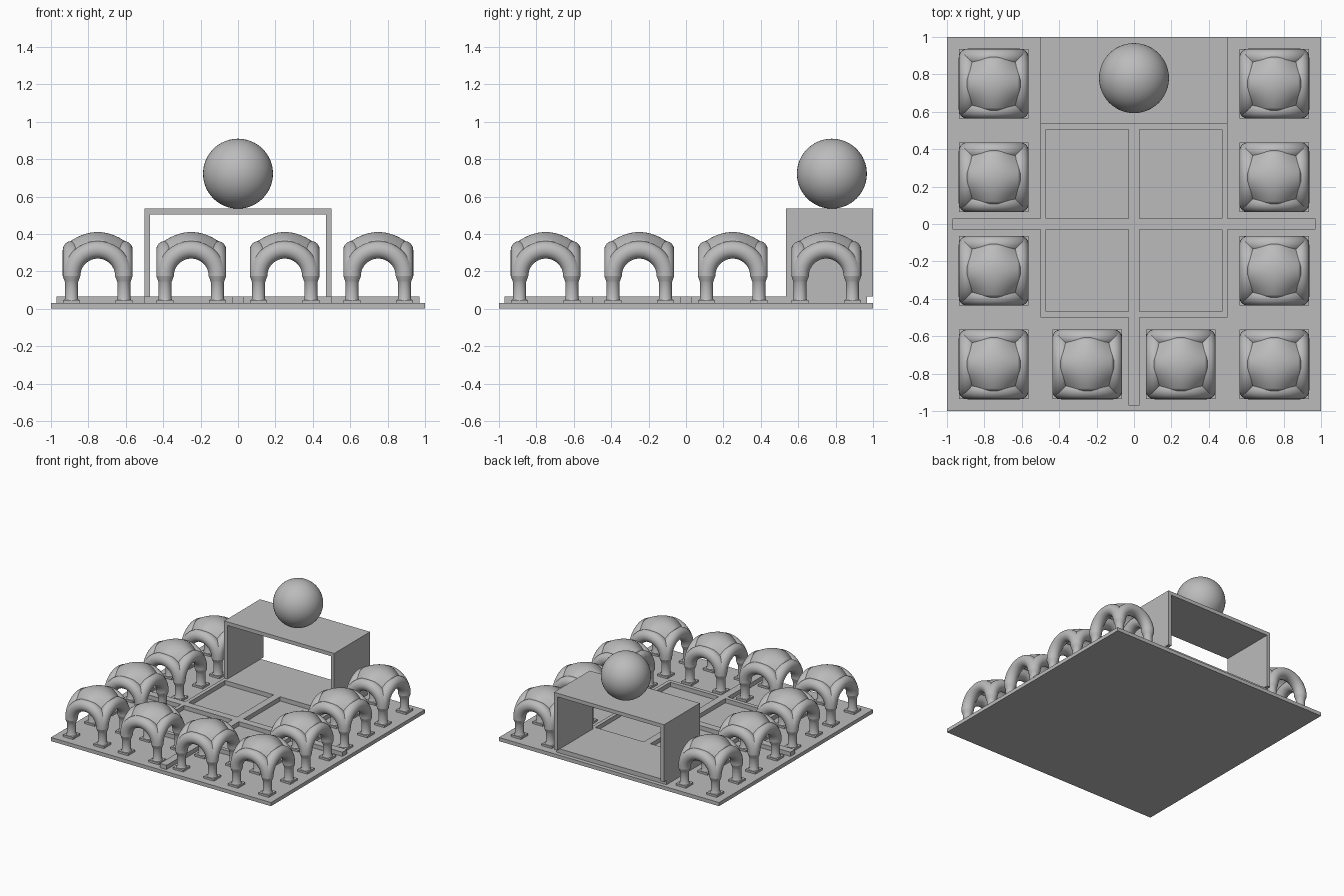
import bpy, bmesh, math

cube = bpy.data.objects.get("Cube")
if cube:
    bpy.data.objects.remove(cube)

grey = bpy.data.materials.new("plain_grey")
grey.use_nodes = True
grey.diffuse_color = (0.5, 0.5, 0.5, 1)
grey.node_tree.nodes["Principled BSDF"].inputs["Base Color"].default_value = (0.5, 0.5, 0.5, 1)

BASE, RAIL = 0.03, 0.065      # top heights of the ground plate and the rails
SPAN, TUBE = 0.14, 0.047      # half leg spacing and arch tube radius
SPRING = 0.175                # height where the arches start


def add_object(name, mesh):
    obj = bpy.data.objects.new(name, mesh)
    bpy.context.collection.objects.link(obj)
    if not mesh.materials:
        mesh.materials.append(grey)
    return obj


def finish(name, bm, smooth=False):
    bmesh.ops.recalc_face_normals(bm, faces=bm.faces)
    mesh = bpy.data.meshes.new(name)
    bm.to_mesh(mesh)
    bm.free()
    for p in mesh.polygons:
        p.use_smooth = smooth
    if smooth:
        mesh.set_sharp_from_angle(angle=math.radians(35))
    return add_object(name, mesh)


def box(name, x, y, z):
    bm = bmesh.new()
    bmesh.ops.create_cube(bm, size=1)
    for v in bm.verts:
        for i, (lo, hi) in enumerate((x, y, z)):
            v.co[i] = lo if v.co[i] < 0 else hi
    return finish(name, bm)


def sweep(bm, rings, close_ends=True):
    """Skin a list of rings of points."""
    loops = [[bm.verts.new(p) for p in ring] for ring in rings]
    n = len(loops[0])
    for a, b in zip(loops, loops[1:]):
        for i in range(n):
            j = (i + 1) % n
            bm.faces.new((a[i], a[j], b[j], b[i]))
    if close_ends:
        bm.faces.new(loops[0])
        bm.faces.new(loops[-1])


def circle(n):
    return [(math.cos(math.tau * i / n), math.sin(math.tau * i / n)) for i in range(n)]


# Ground plate and raised rails
box("ground_plate", (-1, 1), (-1, 1), (0, BASE))
level = (BASE, RAIL)
box("cross_rail", (-0.97, 0.97), (-0.03, 0.03), level)
box("front_spine_rail", (-0.03, 0.03), (-0.97, -0.03), level)
box("rear_spine_rail", (-0.03, 0.03), (0.03, 0.505), level)
box("front_rail", (-0.5, 0.5), (-0.5, -0.467), level)
for side, x in (("left", (0.47, 0.5)), ("right", (-0.5, -0.47))):
    box(side + "_rail", x, (-0.5, 0.505), level)
    box(side + "_table_panel", x, (0.535, 1), (RAIL, 0.505))

# Rear table
box("table_floor", (-0.5, 0.5), (0.505, 0.967), level)
box("table_top", (-0.5, 0.5), (0.535, 1), (0.505, 0.535))

# Ball on the table
bm = bmesh.new()
bmesh.ops.create_uvsphere(bm, u_segments=48, v_segments=32, radius=0.187)
finish("ball", bm, True).location = (0, 0.78, 0.722)


def arches_mesh():
    """Four semicircular tubes joining the legs."""
    bm = bmesh.new()
    for side in range(4):
        rings = []
        for k in range(33):
            t = math.pi * k / 32
            ring = []
            for c, s in circle(24):
                r = SPAN + TUBE * c
                x, y = r * math.cos(t), -SPAN + TUBE * s
                for _ in range(side):
                    x, y = -y, x
                ring.append((x, y, SPRING + r * math.sin(t)))
            rings.append(ring)
        sweep(bm, rings)
    return finish("seat_arches", bm, True)


def dome_mesh():
    """Cushioned square patch between the arches."""
    bm = bmesh.new()
    bmesh.ops.create_grid(bm, x_segments=20, y_segments=20, size=SPAN + 0.003)
    for v in bm.verts:
        x2, y2 = v.co.x ** 2, v.co.y ** 2
        v.co.z = 0.41 - 2.3 * (x2 + y2) - 193 * x2 * y2
    obj = finish("seat_dome", bm, True)
    return obj


def legs_mesh():
    """Turned legs that flare into the arches."""
    profile = ((0.04, 0.045), (0.034, 0.055), (0.034, 0.14), (0.038, 0.15), (TUBE, SPRING))
    bm = bmesh.new()
    for sx in (-SPAN, SPAN):
        for sy in (-SPAN, SPAN):
            sweep(bm, [[(sx + r * c, sy + r * s, z) for c, s in circle(24)] for r, z in profile])
    return finish("seat_legs", bm, True)


def feet_mesh():
    """Square foot pads."""
    half = 0.046
    bm = bmesh.new()
    for sx in (-SPAN, SPAN):
        for sy in (-SPAN, SPAN):
            square = [(sx + a * half, sy + b * half) for a, b in ((-1, -1), (1, -1), (1, 1), (-1, 1))]
            sweep(bm, [[(x, y, z) for x, y in square] for z in (BASE, 0.046)])
    return finish("seat_feet", bm)


# Seats along the sides and the front
parts = [arches_mesh(), dome_mesh(), legs_mesh(), feet_mesh()]
shell = parts[1].modifiers.new("thickness", "SOLIDIFY")
shell.thickness = 0.012
shell.offset = -1
spots = [(x, y) for x in (-0.75, 0.75) for y in (-0.75, -0.25, 0.25, 0.75)]
spots += [(-0.25, -0.75), (0.25, -0.75)]
for n, (x, y) in enumerate(spots):
    for part in parts:
        obj = part if n == 0 else part.copy()
        if n:
            bpy.context.collection.objects.link(obj)
        obj.location = (x, y, 0)
